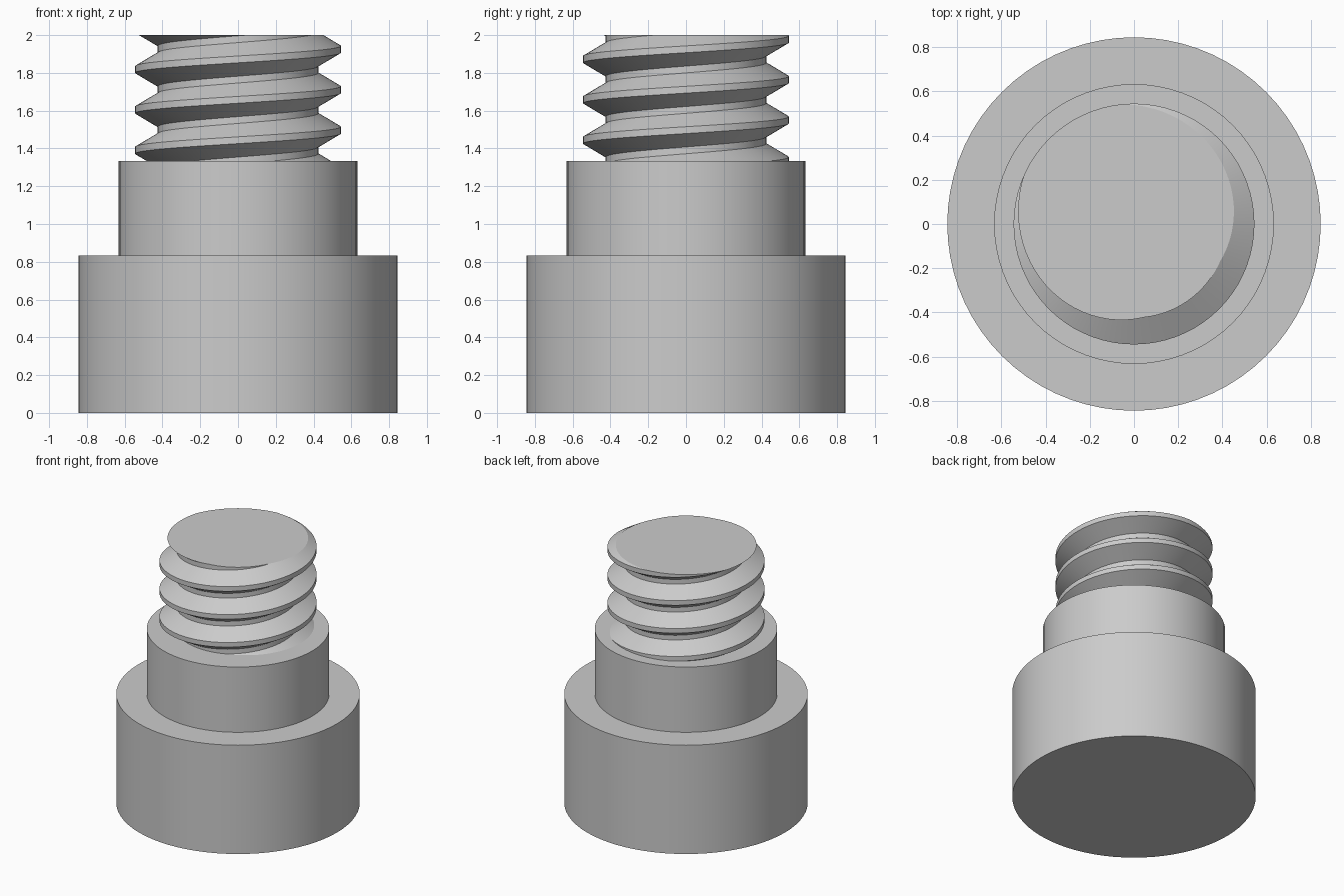
import bpy
import bmesh
from math import cos, sin, tau

cube = bpy.data.objects.get("Cube")
if cube:
    bpy.data.objects.remove(cube)

HEAD_TOP, COLLAR_TOP, TOP = 0.833, 1.333, 2.0
SEGMENTS = 72

steel = bpy.data.materials.new("grey_steel")
steel.use_nodes = True
GREY = (0.6, 0.6, 0.6, 1)
steel.diffuse_color = GREY
steel.node_tree.nodes["Principled BSDF"].inputs["Base Color"].default_value = GREY


def add_object(name, bm):
    bmesh.ops.recalc_face_normals(bm, faces=bm.faces)
    mesh = bpy.data.meshes.new(name)
    bm.to_mesh(mesh)
    bm.free()
    mesh.materials.append(steel)
    obj = bpy.data.objects.new(name, mesh)
    bpy.context.collection.objects.link(obj)
    bpy.ops.object.select_all(action="DESELECT")
    obj.select_set(True)
    bpy.context.view_layer.objects.active = obj
    bpy.ops.object.shade_smooth_by_angle(angle=0.35)
    return obj


def cylinder(name, radius, bottom, top):
    bm = bmesh.new()
    bmesh.ops.create_cone(bm, cap_ends=True, segments=SEGMENTS, radius1=radius,
                          radius2=radius, depth=top - bottom)
    bmesh.ops.translate(bm, verts=bm.verts, vec=(0, 0, (top + bottom) / 2))
    return add_object(name, bm)


def threaded_shank(name, root, crest, pitch, crest_z, flat, bottom, top):
    """Right-handed helical surface, trimmed level at both ends."""
    bm = bmesh.new()
    half = flat / 2
    # One pitch of the profile: root flat, flank, crest flat, flank
    profile = [(root, half - pitch / 2), (crest, -half), (crest, half),
               (root, pitch / 2 - half)]
    turns = int((top - bottom) / pitch) + 4
    columns = []
    for i in range(SEGMENTS):
        a = tau * i / SEGMENTS
        columns.append([
            bm.verts.new((r * cos(a), r * sin(a),
                          crest_z + z + pitch * (i / SEGMENTS + t + 2 - turns)))
            for t in range(turns) for r, z in profile])
    # The last column joins the first one a full pitch higher
    for i in range(SEGMENTS):
        here = columns[i]
        there = columns[i + 1] if i + 1 < SEGMENTS else columns[0][len(profile):]
        for j in range(len(there) - 1):
            bm.faces.new((here[j], there[j], there[j + 1], here[j + 1]))
    # Trim and cap each end
    for z, direction in ((top, 1), (bottom, -1)):
        cut = bmesh.ops.bisect_plane(
            bm, geom=bm.verts[:] + bm.edges[:] + bm.faces[:], plane_co=(0, 0, z),
            plane_no=(0, 0, direction), clear_outer=True)
        rim = [e for e in cut["geom_cut"] if isinstance(e, bmesh.types.BMEdge)]
        bmesh.ops.contextual_create(bm, geom=rim)
    return add_object(name, bm)


cylinder("head", 0.845, 0, HEAD_TOP)
cylinder("collar", 0.633, HEAD_TOP, COLLAR_TOP)
threaded_shank("threaded_shank", root=0.425, crest=0.545, pitch=0.214,
               crest_z=1.925, flat=0.036, bottom=COLLAR_TOP, top=TOP)
